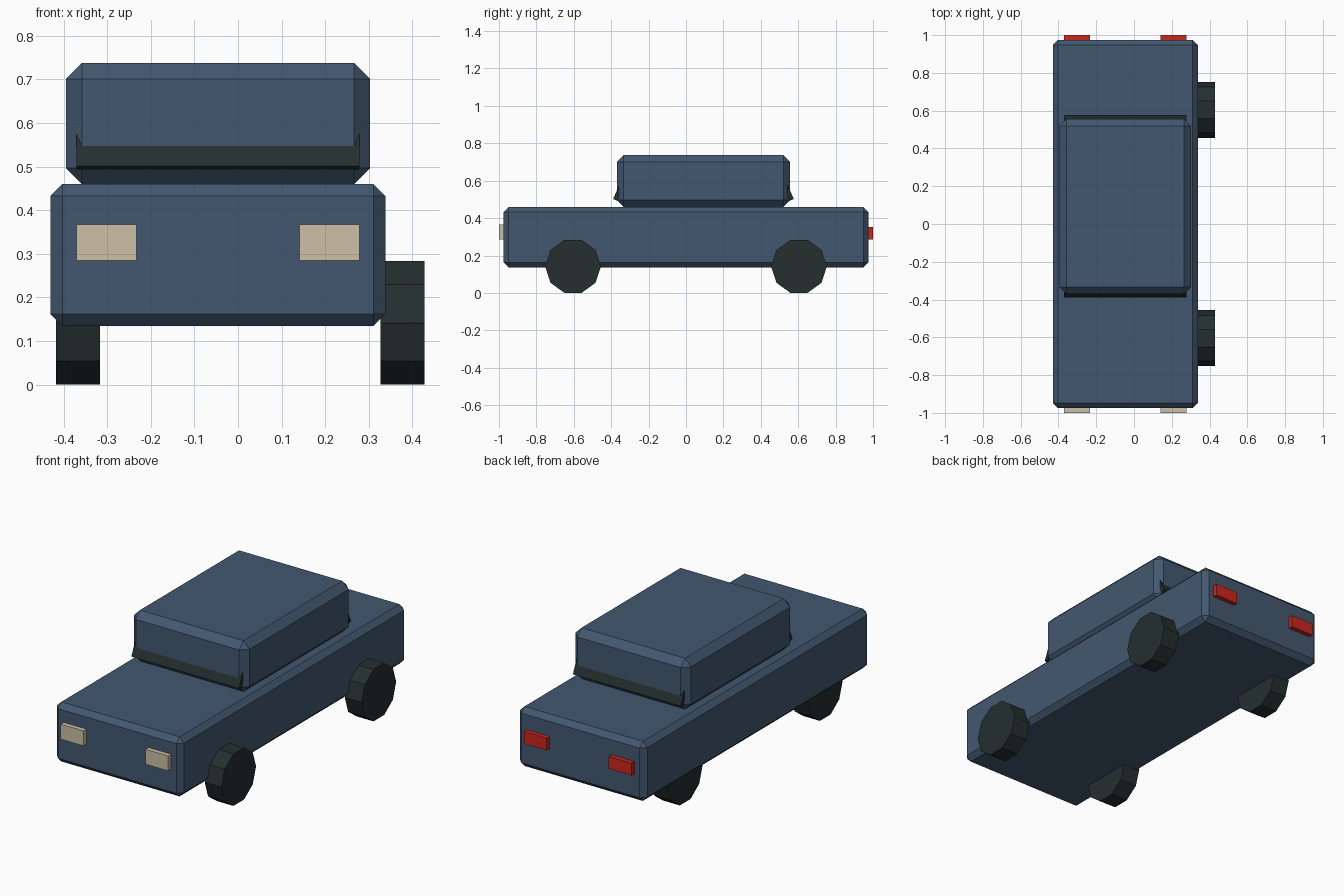
import bpy, math

if "Cube" in bpy.data.objects:
    bpy.data.objects.remove(bpy.data.objects["Cube"])


def material(name, color):
    m = bpy.data.materials.new(name)
    m.diffuse_color = (*color, 1)
    m.use_nodes = True
    m.node_tree.nodes["Principled BSDF"].inputs["Base Color"].default_value = m.diffuse_color
    return m


BLUE = material("slate blue paint", (0.056, 0.097, 0.162))
DARK = material("dark rubber and glass", (0.018, 0.028, 0.028))
CREAM = material("cream lamp", (0.61, 0.53, 0.38))
RED = material("red lamp", (0.60, 0.02, 0.012))

CX = -0.046       # centre line of the body shell
CABIN_Y = 0.0935  # middle of the cabin


def box(name, x, y, z, mat, bevel=0):
    """Box from (min, max) ranges, with optional one-step chamfer."""
    bpy.ops.mesh.primitive_cube_add(
        size=1, location=[(r[0] + r[1]) / 2 for r in (x, y, z)])
    ob = bpy.context.object
    ob.name = name
    ob.scale = [r[1] - r[0] for r in (x, y, z)]
    bpy.ops.object.transform_apply(location=False, rotation=False, scale=True)
    ob.data.materials.append(mat)
    if bevel:
        mod = ob.modifiers.new("chamfer", 'BEVEL')
        mod.width = bevel
        mod.segments = 1
    return ob


# Body and cabin
box("body", (CX - 0.384, CX + 0.384), (-0.975, 0.975), (0.135, 0.46), BLUE, 0.027)
box("cabin", (CX - 0.349, CX + 0.349), (-0.37, 0.557), (0.46, 0.738), BLUE, 0.037)

# Tilted windscreens, sunk into the cabin ends
tilt = math.radians(23.5)
T, H = 0.022, 0.19
for name, s in (("front_windscreen", -1), ("rear_windscreen", 1)):
    ob = box(name, (CX - 0.325, CX + 0.325), (-T / 2, T / 2), (-H / 2, H / 2), DARK)
    # centre measured from the lower outer edge of the glass
    inward = T / 2 * math.cos(tilt) + H / 2 * math.sin(tilt)
    up = -T / 2 * math.sin(tilt) + H / 2 * math.cos(tilt)
    ob.location = (CX, CABIN_Y + s * (0.483 - inward), 0.502 + up)
    ob.rotation_euler.x = s * tilt

# Lamps
for side, s in (("left", -1), ("right", 1)):
    xr = (CX + s * 0.256 - 0.069, CX + s * 0.256 + 0.069)
    box(side + "_headlight", xr, (-1.0, -0.96), (0.285, 0.367), CREAM)
    box(side + "_taillight", xr, (0.96, 1.0), (0.285, 0.352), RED)

# Ten-sided wheels
for side, x in (("left", -0.3675), ("right", 0.377)):
    for end, y in (("front", -0.604), ("rear", 0.604)):
        bpy.ops.mesh.primitive_cylinder_add(
            vertices=10, radius=0.149, depth=0.101,
            location=(x, y, 0.142), rotation=(0, math.pi / 2, 0))
        wheel = bpy.context.object
        wheel.name = f"{end}_{side}_wheel"
        wheel.data.materials.append(DARK)
